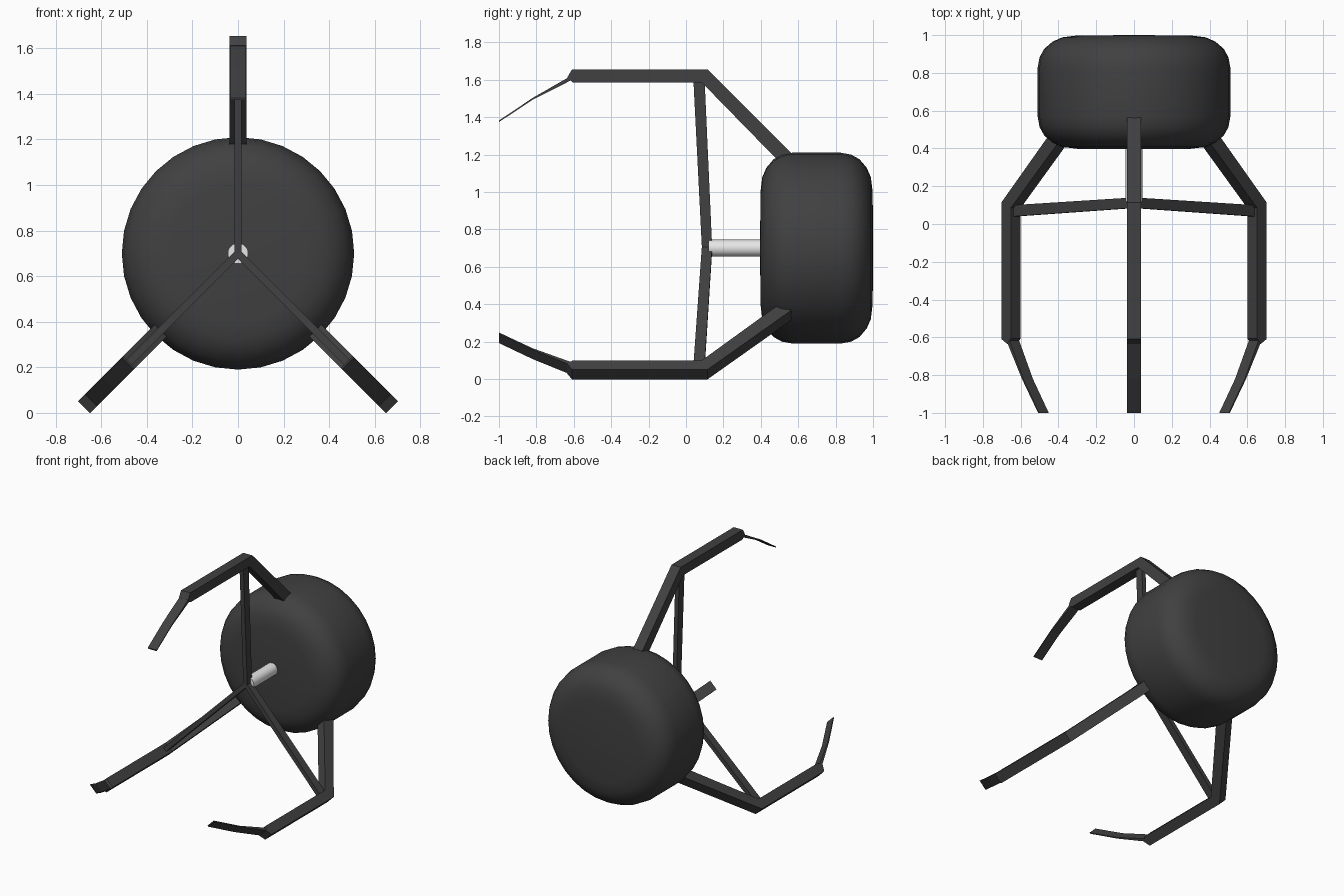
import bpy, bmesh, math
from mathutils import Matrix

if "Cube" in bpy.data.objects:
    bpy.data.objects.remove(bpy.data.objects["Cube"])

AXIS_Z = 0.70
TO_AXIS = Matrix.Translation((0, 0, AXIS_Z))


def material(name, value):
    mat = bpy.data.materials.new(name)
    mat.use_nodes = True
    color = (value, value, value, 1)
    mat.diffuse_color = color
    bsdf = mat.node_tree.nodes["Principled BSDF"]
    bsdf.inputs["Base Color"].default_value = color
    bsdf.inputs["Roughness"].default_value = 0.6
    return mat


dark = material("dark grey", 0.052)
light = material("light grey", 0.8)


def finish(bm, name, mat, smooth=None):
    bmesh.ops.recalc_face_normals(bm, faces=bm.faces)
    mesh = bpy.data.meshes.new(name)
    bm.to_mesh(mesh)
    bm.free()
    mesh.materials.append(mat)
    obj = bpy.data.objects.new(name, mesh)
    bpy.context.collection.objects.link(obj)
    if smooth:
        bpy.ops.object.select_all(action="DESELECT")
        obj.select_set(True)
        bpy.context.view_layer.objects.active = obj
        bpy.ops.object.shade_smooth_by_angle(angle=math.radians(smooth))
    return obj


def lathe(name, profile, sides, mat, smooth):
    """Spin (radius, y) points around the long axis."""
    bm = bmesh.new()
    verts = [bm.verts.new((r, y, 0)) for r, y in profile]
    edges = [bm.edges.new(pair) for pair in zip(verts, verts[1:])]
    bmesh.ops.spin(bm, geom=verts + edges, axis=(0, 1, 0), cent=(0, 0, 0),
                   angle=math.tau, steps=sides)
    bmesh.ops.remove_doubles(bm, verts=bm.verts, dist=0.0005)
    bm.transform(TO_AXIS)
    return finish(bm, name, mat, smooth)


def blade(name, profile, width, angle):
    """Extrude a (y, radius) outline across its width, then turn it around the axis."""
    bm = bmesh.new()
    face = bm.faces.new([bm.verts.new((-width / 2, y, r)) for y, r in profile])
    new = bmesh.ops.extrude_face_region(bm, geom=[face])["geom"]
    bmesh.ops.translate(bm, vec=(width, 0, 0),
                        verts=[v for v in new if isinstance(v, bmesh.types.BMVert)])
    bm.transform(TO_AXIS @ Matrix.Rotation(math.radians(angle), 4, "Y"))
    return finish(bm, name, dark)


# Rounded drum at the back
half = [(0, 0.302), (0.30, 0.300), (0.38, 0.290), (0.43, 0.268),
        (0.475, 0.230), (0.50, 0.185), (0.51, 0.13)]
drum = [(r, 0.698 - d) for r, d in half] + [(r, 0.698 + d) for r, d in reversed(half)]
lathe("drum", drum, 32, dark, 50)

# Central rod from the drum to the brace hub
lathe("center_rod", [(0, 0.12), (0.045, 0.12), (0.045, 0.42), (0, 0.42)], 24, light, 40)

# Arm bar: slanted strut and straight run
arm = [(0.57, 0.50), (0.115, 0.955), (-0.61, 0.955), (-0.635, 0.912),
       (-0.605, 0.885), (0.085, 0.885), (0.50, 0.46)]
# Thin, slightly bent claw at the end of the arm
claw = [(-0.625, 0.915), (-0.82, 0.803), (-1.0, 0.682),
        (-1.0, 0.674), (-0.82, 0.793), (-0.615, 0.897)]
# Brace from the hub out to the bend of the arm
brace = [(0.04, 0.89), (0.10, 0.89), (0.14, 0), (0.085, 0)]

for side, angle in (("top", 0), ("left", 135), ("right", -135)):
    blade(side + "_arm", arm, 0.074, angle)
    blade(side + "_claw", claw, 0.072, angle)
    blade(side + "_brace", brace, 0.032, angle)
